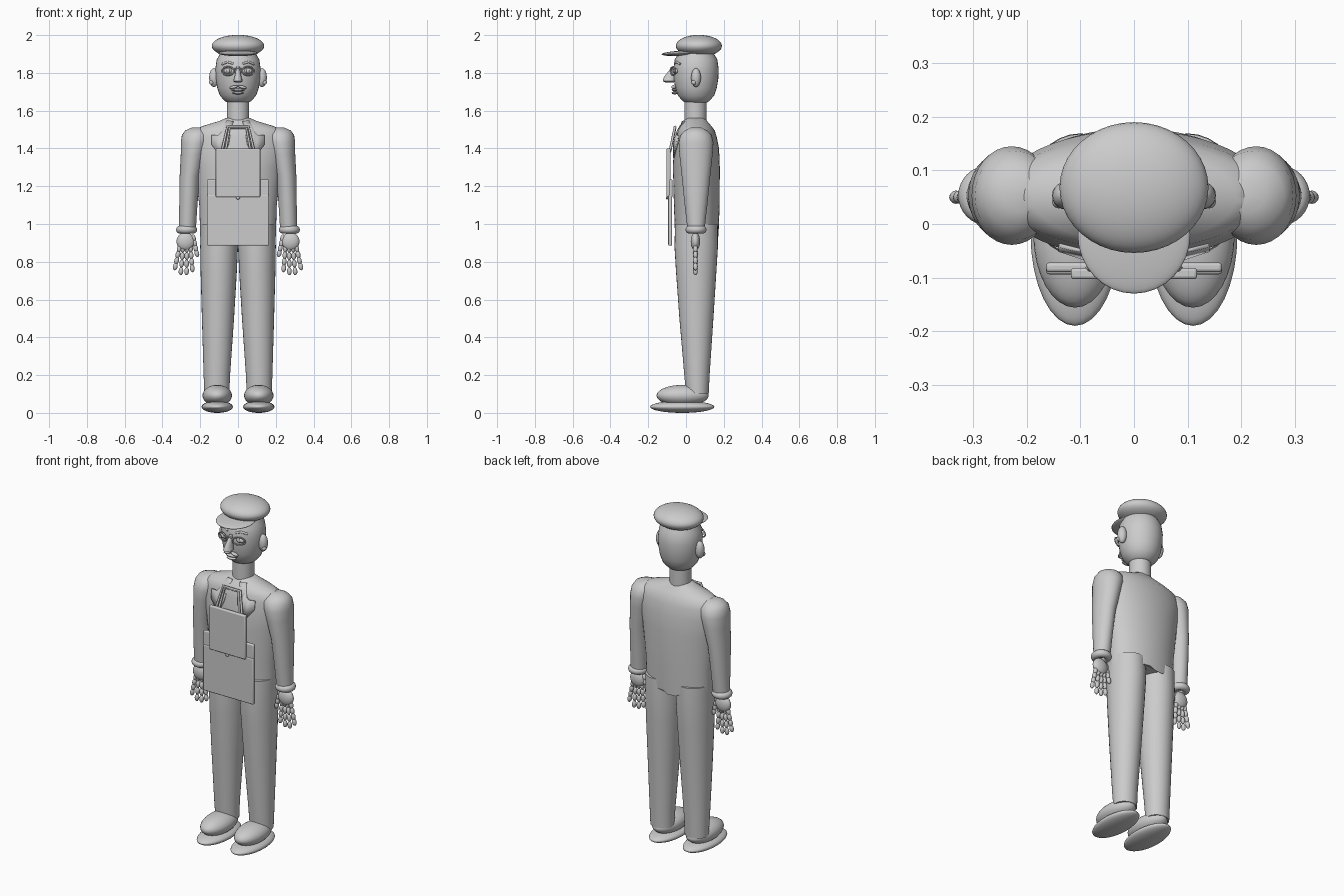
import bpy, bmesh, math
from mathutils import Vector

if "Cube" in bpy.data.objects:
    bpy.data.objects.remove(bpy.data.objects["Cube"], do_unlink=True)

grey = bpy.data.materials.new("plain_grey")
grey.use_nodes = True
grey.diffuse_color = (0.6, 0.6, 0.6, 1)
grey.node_tree.nodes["Principled BSDF"].inputs["Base Color"].default_value = (0.6, 0.6, 0.6, 1)


def finish(obj, name, angle=40):
    obj.name = name
    obj.data.materials.append(grey)
    bpy.ops.object.select_all(action='DESELECT')
    obj.select_set(True)
    bpy.context.view_layer.objects.active = obj
    bpy.ops.object.shade_smooth_by_angle(angle=math.radians(angle))
    return obj


def from_bmesh(bm, name):
    bmesh.ops.recalc_face_normals(bm, faces=bm.faces)
    mesh = bpy.data.meshes.new(name)
    bm.to_mesh(mesh)
    bm.free()
    obj = bpy.data.objects.new(name, mesh)
    bpy.context.collection.objects.link(obj)
    return finish(obj, name)


def ball(name, loc, radii, rot=(0, 0, 0), seg=24):
    bpy.ops.mesh.primitive_uv_sphere_add(segments=seg, ring_count=seg // 2, location=loc, rotation=rot)
    obj = bpy.context.object
    obj.scale = radii
    return finish(obj, name, 60)


def loft(name, rings, seg=32, jag=0):
    """Skin elliptical rings given as (z, cx, cy, rx, ry)."""
    bm = bmesh.new()
    loops = []
    for k, (z, cx, cy, rx, ry) in enumerate(rings):
        loop = []
        for i in range(seg):
            a = math.tau * i / seg
            dz = jag * (i // 3 % 2) if k == 0 else 0
            loop.append(bm.verts.new((cx + rx * math.cos(a), cy + ry * math.sin(a), z + dz)))
        loops.append(loop)
    for a, b in zip(loops, loops[1:]):
        for i in range(seg):
            j = (i + 1) % seg
            bm.faces.new((a[i], a[j], b[j], b[i]))
    bm.faces.new(loops[0])
    bm.faces.new(loops[-1])
    return from_bmesh(bm, name)


def plate(name, x, y0, y1, z0, z1):
    bpy.ops.mesh.primitive_cube_add(size=1, location=(0, (y0 + y1) / 2, (z0 + z1) / 2))
    obj = bpy.context.object
    obj.scale = (2 * x, y1 - y0, z1 - z0)
    bpy.ops.object.transform_apply(location=False, rotation=False, scale=True)
    mod = obj.modifiers.new("soft_edges", 'BEVEL')
    mod.width, mod.segments = 0.006, 3
    return finish(obj, name)


def tube(name, points, radius, closed=False):
    curve = bpy.data.curves.new(name, 'CURVE')
    curve.dimensions = '3D'
    curve.bevel_depth, curve.bevel_resolution = radius, 2
    curve.use_fill_caps = True
    spline = curve.splines.new('POLY')
    spline.points.add(len(points) - 1)
    for p, co in zip(spline.points, points):
        p.co = (*co, 1)
    spline.use_cyclic_u = closed
    obj = bpy.data.objects.new(name, curve)
    bpy.context.collection.objects.link(obj)
    bpy.ops.object.select_all(action='DESELECT')
    obj.select_set(True)
    bpy.context.view_layer.objects.active = obj
    bpy.ops.object.convert(target='MESH')
    return finish(bpy.context.object, name, 60)


# jacket body, neck and head
body = [(0.935, 0, 0.057, 0.2, 0.115), (1.1, 0, 0.057, 0.205, 0.121), (1.3, 0, 0.055, 0.23, 0.124),
        (1.4, 0, 0.055, 0.25, 0.12), (1.46, 0, 0.055, 0.25, 0.108), (1.495, 0, 0.052, 0.235, 0.1),
        (1.518, 0, 0.05, 0.19, 0.085), (1.545, 0, 0.05, 0.1, 0.062), (1.562, 0, 0.05, 0.06, 0.05)]
loft("jacket_body", body, 48, 0.016)
loft("neck", [(1.53, 0, 0.05, 0.059, 0.059), (1.66, 0, 0.05, 0.059, 0.059)])
head_rings = [(1.637, 0.045), (1.65, 0.07), (1.68, 0.096), (1.72, 0.11), (1.77, 0.118),
              (1.82, 0.12), (1.87, 0.113), (1.91, 0.09)]
loft("head", [(z, 0, 0.053, r, r) for z, r in head_rings])

# flat cap
ball("cap_crown", (0, 0.068, 1.943), (0.139, 0.122, 0.058), seg=40)
ball("cap_peak", (0, -0.02, 1.904), (0.105, 0.11, 0.014), (0.05, 0, 0), 32)


def chest_y(x, z):
    """Front surface of the jacket at x, z."""
    for a, b in zip(body, body[1:]):
        if a[0] <= z <= b[0]:
            t = (z - a[0]) / (b[0] - a[0])
            cy, rx, ry = (a[i] + t * (b[i] - a[i]) for i in (2, 3, 4))
            return cy - ry * math.sqrt(max(0, 1 - (x / rx) ** 2))
    return 0


# nose, moustache and mouth
loft("nose", [(1.748, 0, -0.085, 0.012, 0.02), (1.756, 0, -0.09, 0.025, 0.033),
              (1.775, 0, -0.085, 0.019, 0.034), (1.81, 0, -0.07, 0.012, 0.022),
              (1.835, 0, -0.06, 0.009, 0.01)], 16)
for name, z, w in (("upper_lip", 1.71, 0.036), ("lower_lip", 1.694, 0.03)):
    ball(name, (0, -0.06, z), (w, 0.016, 0.008), seg=16)
tube("glasses_bridge", [(-0.02, -0.075, 1.82), (0, -0.08, 1.826), (0.02, -0.075, 1.82)], 0.004)

for s, side in ((1, "left"), (-1, "right")):
    # face pairs
    ball(side + "_eye", (s * 0.052, -0.053, 1.81), (0.024, 0.015, 0.015), seg=16)
    ball(side + "_pupil", (s * 0.052, -0.067, 1.81), (0.009, 0.005, 0.009), seg=12)
    rim = [(s * (0.053 + 0.033 * math.cos(a)), -0.068 + 0.012 * math.cos(a), 1.81 + 0.022 * math.sin(a))
           for a in (math.tau * i / 24 for i in range(24))]
    tube(side + "_glasses_rim", rim, 0.004, True)
    tube(side + "_eyebrow", [(s * 0.024, -0.058, 1.848), (s * 0.055, -0.05, 1.858),
                             (s * 0.085, -0.03, 1.846)], 0.006)
    ball(side + "_moustache", (s * 0.023, -0.065, 1.725), (0.024, 0.012, 0.008), (0, s * 0.25, 0), 16)
    ball(side + "_ear", (s * 0.127, 0.053, 1.775), (0.026, 0.026, 0.05), seg=20)
    ball(side + "_earlobe", (s * 0.14, 0.042, 1.75), (0.013, 0.013, 0.014), seg=12)

    # sleeve, cuff and hand
    loft(side + "_sleeve", [(z, s * cx, 0.053, rx, ry) for z, cx, rx, ry in (
        (0.97, 0.268, 0.045, 0.045), (1.1, 0.263, 0.048, 0.06), (1.25, 0.255, 0.054, 0.075),
        (1.37, 0.237, 0.066, 0.088), (1.43, 0.228, 0.075, 0.092), (1.47, 0.222, 0.075, 0.083),
        (1.495, 0.218, 0.062, 0.06), (1.51, 0.21, 0.035, 0.03))])
    bpy.ops.mesh.primitive_torus_add(major_segments=32, minor_segments=12, major_radius=0.035,
                                     minor_radius=0.021, location=(s * 0.272, 0.053, 0.97))
    finish(bpy.context.object, side + "_cuff", 60)
    ball(side + "_palm", (s * 0.278, 0.05, 0.908), (0.048, 0.025, 0.048), seg=20)
    digits = [((0.236, 0.925), (0.218, 0.845), "thumb")] + [
        ((0.251 + 0.02 * i, 0.87), (0.242 + 0.03 * i, tip), "finger_%d" % (i + 1))
        for i, tip in enumerate((0.765, 0.75, 0.75, 0.775))]
    for a, b, label in digits:
        start, end = Vector((s * a[0], 0.05, a[1])), Vector((s * b[0], 0.05, b[1]))
        tilt = math.atan2(end.x - start.x, end.z - start.z)
        for k in range(4):
            ball("%s_%s_joint_%d" % (side, label, k + 1), start.lerp(end, k / 3),
                 (0.0125, 0.0125, 0.021), (0, tilt, 0), 12)

    # trouser leg and shoe
    loft(side + "_trouser_leg", [(z, s * cx, cy, rx, ry) for z, cx, cy, rx, ry in (
        (0.1, 0.112, 0.06, 0.066, 0.06), (0.2, 0.112, 0.058, 0.07, 0.067), (0.5, 0.106, 0.055, 0.085, 0.09),
        (0.75, 0.102, 0.054, 0.096, 0.107), (0.88, 0.1, 0.054, 0.1, 0.115), (1.0, 0.1, 0.055, 0.098, 0.113))])
    ball(side + "_shoe_upper", (s * 0.11, -0.018, 0.092), (0.078, 0.138, 0.056), seg=32)
    ball(side + "_shoe_sole", (s * 0.11, -0.02, 0.032), (0.083, 0.17, 0.032), seg=32)

    # jacket lapel
    outline = [(0.025, 1.545), (0.06, 1.545), (0.09, 1.485), (0.105, 1.47), (0.14, 1.47),
               (0.14, 1.42), (0.085, 1.35), (0.05, 1.42)]
    bm = bmesh.new()
    bm.faces.new([bm.verts.new((s * x, chest_y(x, z) - 0.007, z)) for x, z in outline])
    bmesh.ops.triangulate(bm, faces=bm.faces)
    lapel = from_bmesh(bm, side + "_lapel")
    lapel.modifiers.new("thickness", 'SOLIDIFY').thickness = 0.008
    lapel.modifiers["thickness"].offset = 0

# apron with neck straps
plate("apron_skirt", 0.164, -0.094, -0.074, 0.885, 1.155)
plate("apron_waistband", 0.164, -0.09, -0.072, 1.14, 1.236)
plate("apron_bib", 0.118, -0.103, -0.082, 1.142, 1.4)
ball("apron_button", (0, -0.1, 1.138), (0.01, 0.006, 0.008), seg=12)
for name, low, high, top in (("outer_neck_strap", 0.086, 0.056, 1.515), ("inner_neck_strap", 0.068, 0.045, 1.508)):
    tube(name, [(-low, -0.086, 1.38), (-high, -0.058, top), (high, -0.058, top), (low, -0.086, 1.38)], 0.007)
